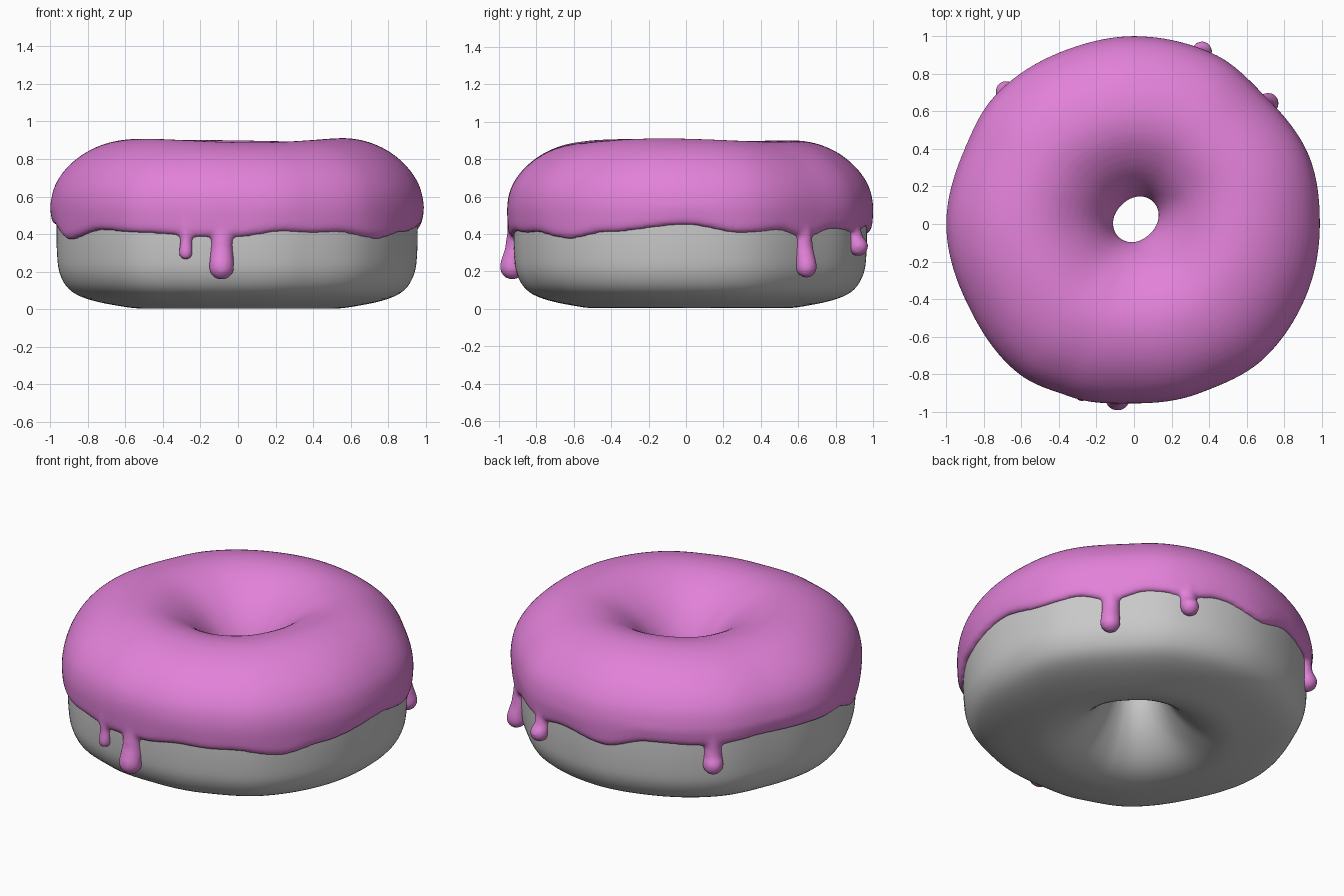
import bpy, bmesh, math
from mathutils import Vector

if "Cube" in bpy.data.objects:
    bpy.data.objects.remove(bpy.data.objects["Cube"])

# ---- helpers -------------------------------------------------------------
def material(name, rgb):
    m = bpy.data.materials.new(name)
    m.diffuse_color = (*rgb, 1)
    m.use_nodes = True
    m.node_tree.nodes["Principled BSDF"].inputs["Base Color"].default_value = m.diffuse_color
    return m

def periodic(table, deg):
    """Smooth interpolation of (degree, value) pairs around the circle."""
    deg %= 360
    n = len(table)
    for i in range(n):
        a0, v0 = table[i]
        a1, v1 = table[(i + 1) % n]
        span = (a1 - a0) % 360
        off = (deg - a0) % 360
        if off <= span:
            t = off / span
            return v0 + (v1 - v0) * t * t * (3 - 2 * t)

def catmull(pts, steps, closed):
    """Smooth curve through profile points."""
    n = len(pts)
    get = (lambda i: Vector(pts[i % n])) if closed else (lambda i: Vector(pts[max(0, min(n - 1, i))]))
    out = []
    for i in range(n if closed else n - 1):
        p0, p1, p2, p3 = get(i - 1), get(i), get(i + 1), get(i + 2)
        for k in range(steps):
            t = k / steps
            out.append(0.5 * (2 * p1 + (p2 - p0) * t + (2 * p0 - 5 * p1 + 4 * p2 - p3) * t * t
                              + (3 * p1 - p0 - 3 * p2 + p3) * t ** 3))
    if not closed:
        out.append(get(n - 1))
    return out

def place(r, z, deg):
    """Ring coordinates to space, with the hand-made lumpy outline."""
    a = math.radians(deg)
    w = max(0, min(1, (r - 0.12) / 0.8))
    r += w * (periodic(OUTLINE, deg) - 0.99) + (1 - w) * 0.012 * math.cos(2 * a - math.pi / 2)
    if z > 0.6:
        z += 0.02 * (z - 0.6) * math.cos(2 * a) + 0.02 * (z - 0.6) * math.cos(3 * a + 1)
    return Vector((r * math.cos(a) + 0.01 * (1 - w), r * math.sin(a) + 0.025 * (1 - w), z))

def skin(bm, rings):
    """Closed surface through a closed loop of closed rings."""
    vs = [[bm.verts.new(p) for p in ring] for ring in rings]
    n, m = len(vs), len(vs[0])
    for i in range(n):
        for j in range(m):
            bm.faces.new((vs[i][j], vs[(i + 1) % n][j],
                          vs[(i + 1) % n][(j + 1) % m], vs[i][(j + 1) % m]))

def finish(bm, name, mat):
    bmesh.ops.recalc_face_normals(bm, faces=bm.faces)
    me = bpy.data.meshes.new(name)
    bm.to_mesh(me)
    bm.free()
    for p in me.polygons:
        p.use_smooth = True
    me.materials.append(mat)
    ob = bpy.data.objects.new(name, me)
    bpy.context.collection.objects.link(ob)
    return ob

# ---- shape data ----------------------------------------------------------
OUTLINE = [(0, .99), (20, 1.0), (45, .975), (64, 1.0), (90, 1.0), (107, .995), (138, 1.008),
           (157, .987), (180, 1.0), (206, .984), (233, 1.006), (250, .98), (270, .955),
           (291, .966), (315, .996), (340, .993)]
EDGE = [(0, .45), (18, .405), (31, .42), (42, .38), (55, .43), (68, .41), (80, .44), (97, .40),
        (112, .46), (134, .45), (150, .47), (185, .45), (201, .37), (222, .42), (240, .405),
        (259, .385), (270, .385), (285, .415), (295, .405), (303, .41), (320, .375), (334, .41)]
# drips: angle, bottom height, half width, outermost radius
DRIPS = [(42, .165, .058, 1.02), (68.5, .28, .055, 1.045), (134, .27, .06, 1.04),
         (253, .26, .038, .99), (264.6, .155, .068, 1.0)]

dough_mat = material("grey dough", (.58, .58, .58))
icing_mat = material("pink icing", (.76, .22, .69))

# ---- dough ring ----------------------------------------------------------
dough = [(.14, .45), (.165, .3), (.24, .16), (.36, .05), (.5, .005), (.65, .02), (.8, .055),
         (.89, .105), (.94, .19), (.955, .3), (.957, .45), (.95, .57), (.92, .67), (.86, .75),
         (.76, .82), (.66, .855), (.54, .865), (.42, .835), (.3, .755), (.2, .64), (.15, .54)]
section = catmull(dough, 4, True)
bm = bmesh.new()
skin(bm, [[place(p.x, p.y, d * 2) for p in section] for d in range(180)])
finish(bm, "dough", dough_mat)

# ---- icing shell with wavy lower edge ------------------------------------
top = [(.118, .47), (.13, .56), (.19, .68), (.29, .79), (.42, .87), (.55, .9), (.68, .885),
       (.8, .835), (.9, .755), (.965, .66), (.99, .56)]
under = [(.93, .56), (.9, .66), (.84, .73), (.74, .8), (.54, .84), (.42, .81), (.3, .73),
         (.21, .62), (.165, .54), (.16, .48)]
bm = bmesh.new()
rings = []
for k in range(360):
    e = periodic(EDGE, k)
    rim = [(.988, e + .06), (.982, e + .022), (.965, e), (.935, e)]
    rings.append([place(p[0], p[1], k) for p in catmull(top + rim, 3, False) + under])
skin(bm, rings)

# ---- drips: round fingers swelling to a bulb ------------------------------
for deg, low, w, tip in DRIPS:
    a = math.radians(deg)
    r_top = periodic(OUTLINE, deg) - w
    zc, hi = low + w, .52
    # (centre radius, height, girth) from the buried top to the bulb
    path = [(r_top, hi, w), (r_top + .006, .43, w * .9)]
    path.append(((r_top + tip - w) / 2, (zc + .43) / 2, w * .87))
    path += [(tip - w, zc + w * .3, w * .97)]
    path += [(tip - w, zc - w * math.sin(t * math.pi / 12), w * math.cos(t * math.pi / 12))
             for t in range(0, 6)]
    rows = [[bm.verts.new(((c + g * math.cos(u)) * math.cos(a) - g * math.sin(u) * math.sin(a),
                           (c + g * math.cos(u)) * math.sin(a) + g * math.sin(u) * math.cos(a), z))
             for u in (2 * math.pi * j / 24 for j in range(24))] for c, z, g in path]
    for r0, r1 in zip(rows, rows[1:]):
        for j in range(24):
            bm.faces.new((r0[j], r0[(j + 1) % 24], r1[(j + 1) % 24], r1[j]))
    bm.faces.new(rows[0])
    bm.faces.new(rows[-1])

icing = finish(bm, "icing", icing_mat)

# melt shell and drips into one smooth skin
rm = icing.modifiers.new("merge", 'REMESH')
rm.mode = 'VOXEL'
rm.voxel_size = 0.013
rm.use_smooth_shade = True
sm = icing.modifiers.new("soften", 'SMOOTH')
sm.factor = 0.5
sm.iterations = 8
